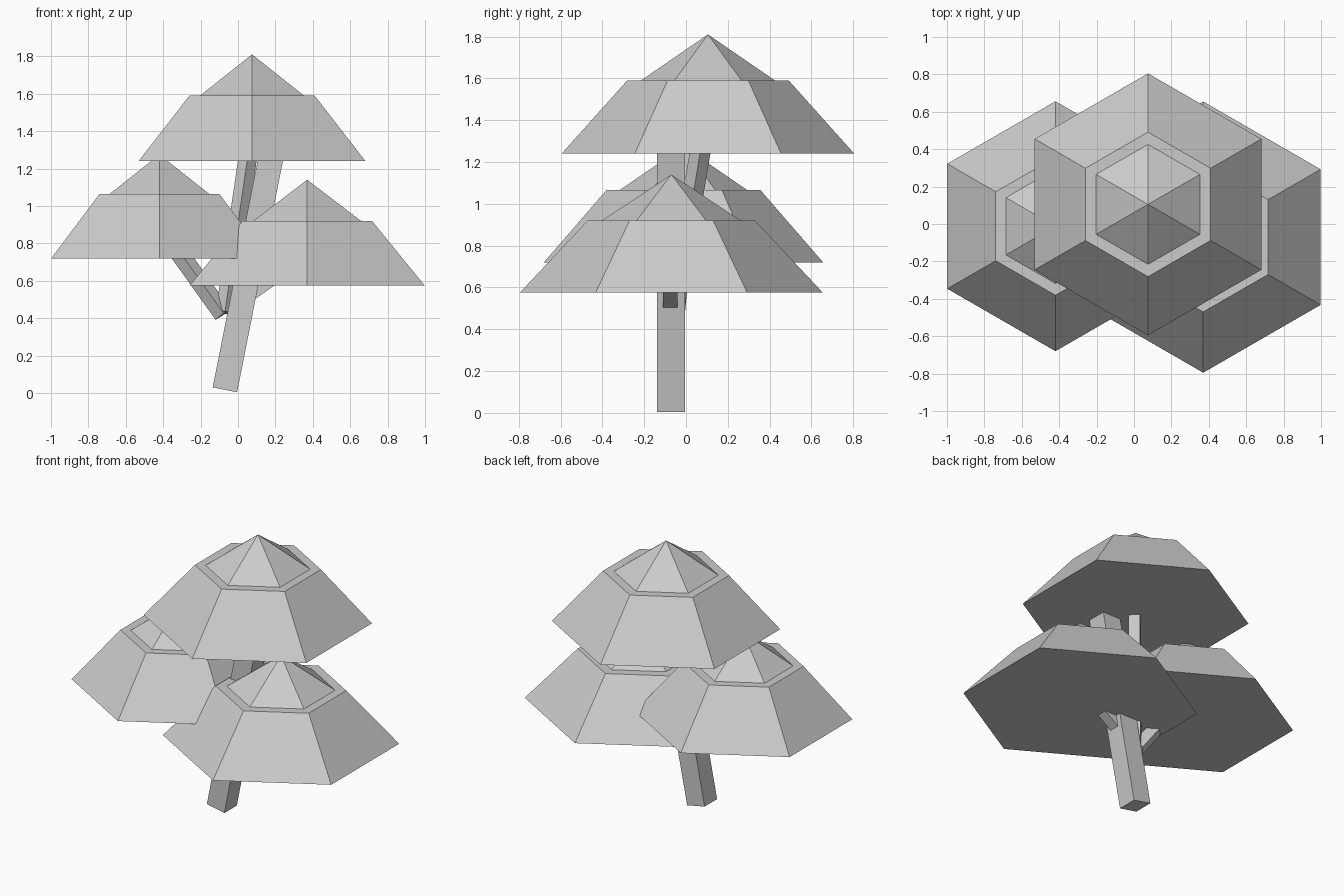
import bpy
import bmesh
from math import sin, cos, tau
from mathutils import Vector, Matrix

cube = bpy.data.objects.get("Cube")
if cube:
    bpy.data.objects.remove(cube)

grey = bpy.data.materials.new("plain_grey")
grey.use_nodes = True
colour = (0.6, 0.6, 0.6, 1)
grey.diffuse_color = colour
grey.node_tree.nodes["Principled BSDF"].inputs["Base Color"].default_value = colour


def add_object(name, bm):
    bmesh.ops.recalc_face_normals(bm, faces=bm.faces)
    mesh = bpy.data.meshes.new(name)
    bm.to_mesh(mesh)
    bm.free()
    mesh.materials.append(grey)
    obj = bpy.data.objects.new(name, mesh)
    bpy.context.collection.objects.link(obj)
    return obj


def canopy(name, centre, radius, base, shoulder, apex, sides=6):
    """Six-sided skirt with a flat ledge and a smaller pyramid on top."""
    bm = bmesh.new()
    rings = []
    for r, z in ((radius, base), (radius * 0.552, shoulder), (radius * 0.458, shoulder)):
        rings.append([bm.verts.new((centre[0] + r * sin(tau * i / sides),
                                    centre[1] + r * cos(tau * i / sides), z))
                      for i in range(sides)])
    tip = bm.verts.new((*centre, apex))
    bm.faces.new(rings[0])
    for i in range(sides):
        j = (i + 1) % sides
        for low, high in zip(rings, rings[1:]):
            bm.faces.new((low[i], low[j], high[j], high[i]))
        bm.faces.new((rings[-1][i], rings[-1][j], tip))
    add_object(name, bm)


def beam(name, start, end, width, side):
    """Square beam between two points, with one face turned towards side."""
    start, end = Vector(start), Vector(end)
    axis = (end - start).normalized()
    across = axis.cross(Vector(side)).normalized()
    out = across.cross(axis)
    turn = Matrix((out, across, axis)).transposed().to_4x4()
    size = Matrix.Diagonal((width, width, (end - start).length, 1))
    bm = bmesh.new()
    bmesh.ops.create_cube(bm, size=1,
                          matrix=Matrix.Translation((start + end) / 2) @ turn @ size)
    add_object(name, bm)


# Leaning trunk and its three branches
beam("trunk", (-0.07, -0.072, 0.017), (0.2, -0.072, 1.38), 0.133, (0, 1, 0))
beam("top_branch", (-0.07, -0.07, 0.43), (0.07, 0.09, 1.38), 0.07, (1, 1, 0))
beam("right_branch", (-0.08, -0.06, 0.42), (-0.38, -0.02, 0.84), 0.07, (1, 1, 0))
beam("left_branch", (0.02, -0.075, 0.495), (0.37, -0.075, 0.74), 0.07, (0, 1, 0))

# Foliage tiers
canopy("top_canopy", (0.075, 0.105), 0.7, 1.24, 1.59, 1.81)
canopy("right_canopy", (-0.42, -0.012), 0.668, 0.72, 1.065, 1.275)
canopy("left_canopy", (0.37, -0.07), 0.725, 0.575, 0.92, 1.14)
